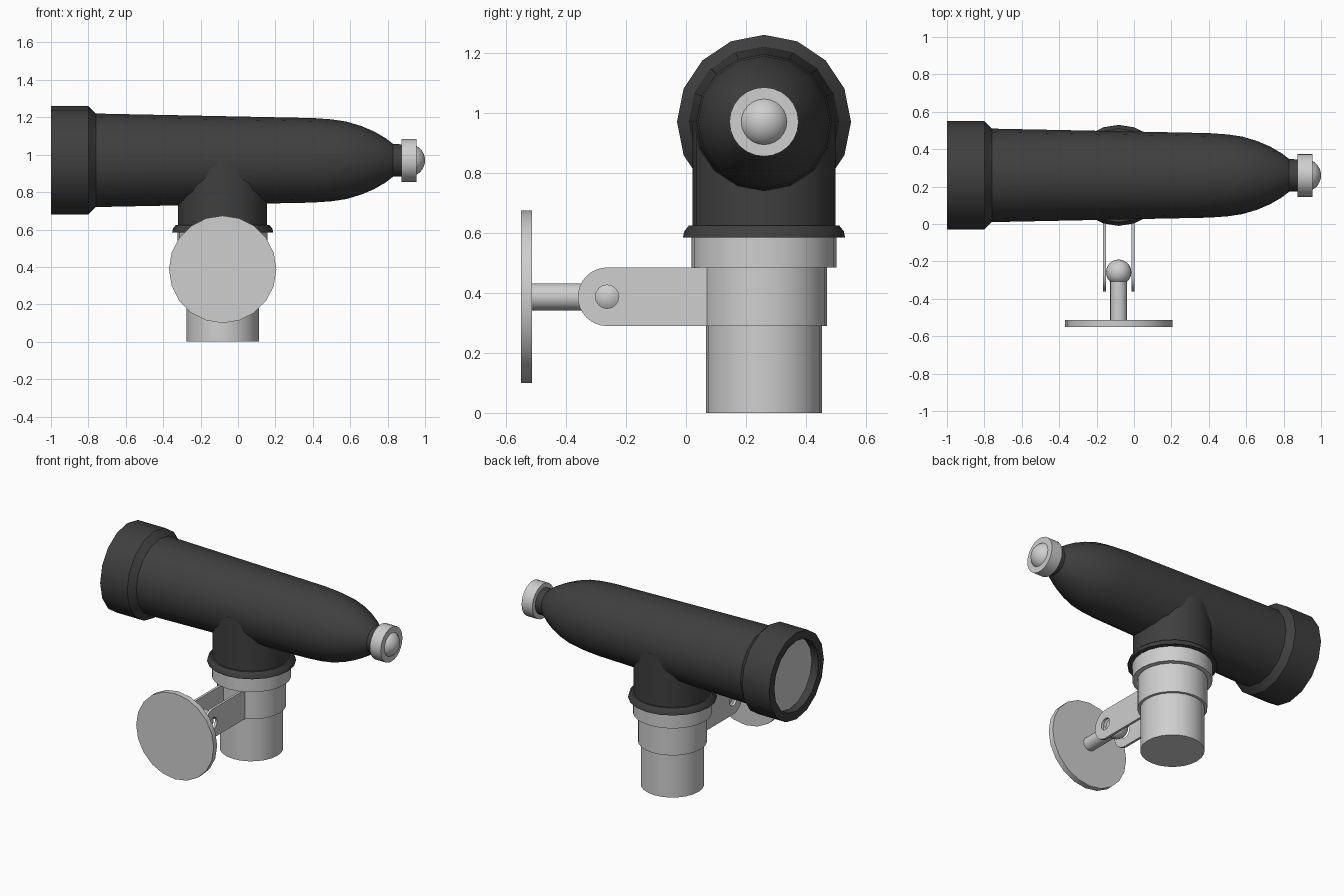
import bpy, bmesh, math
from mathutils import Vector

if "Cube" in bpy.data.objects:
    bpy.data.objects.remove(bpy.data.objects["Cube"])


def material(name, v):
    m = bpy.data.materials.new(name)
    m.diffuse_color = (v, v, v, 1)
    m.use_nodes = True
    m.node_tree.nodes["Principled BSDF"].inputs["Base Color"].default_value = m.diffuse_color
    return m


DARK = material("charcoal", 0.05)
LIGHT = material("light grey", 0.62)
CX, CY, CZ = -0.082, 0.26, 0.97   # stem x, main y, tube axis height
PZ = 0.387                        # bracket pivot height


def finish(bm, name, mat, angle=35):
    bmesh.ops.recalc_face_normals(bm, faces=bm.faces[:])
    me = bpy.data.meshes.new(name)
    bm.to_mesh(me)
    bm.free()
    me.materials.append(mat)
    me.shade_smooth()
    me.set_sharp_from_angle(angle=math.radians(angle))
    ob = bpy.data.objects.new(name, me)
    bpy.context.collection.objects.link(ob)
    return ob


def lathe(name, profile, axis, centre, sides, mat):
    """Turn (distance, radius) points about an axis; radius 0 closes an end."""
    bm = bmesh.new()
    rings = []
    for t, r in profile:
        ring = []
        for i in range(sides if r else 1):
            a = math.tau * i / sides
            u, v = r * math.cos(a), r * math.sin(a)
            p = {"x": (t, u, v), "y": (u, t, v), "z": (u, v, t)}[axis]
            ring.append(bm.verts.new(Vector(p) + Vector(centre)))
        rings.append(ring)
    for a, b in zip(rings, rings[1:]):
        for i in range(sides):
            j = (i + 1) % sides
            quad = [a[i % len(a)], a[j % len(a)], b[j % len(b)], b[i % len(b)]]
            bm.faces.new(list(dict.fromkeys(quad)))
    return finish(bm, name, mat)


def cylinder(name, t0, t1, r, axis, centre, sides, mat):
    return lathe(name, [(t0, 0), (t0, r), (t1, r), (t1, 0)], axis, centre, sides, mat)


# Telescope tube: hooded open front, tapered barrel, rounded rear
tube_axis = (0, CY, CZ)
lathe("tube", [(-0.94, 0), (-0.94, 0.235), (-1.0, 0.235), (-1.0, 0.29), (-0.80, 0.29),
               (-0.76, 0.25), (0.40, 0.226), (0.50, 0.219), (0.58, 0.207), (0.66, 0.183),
               (0.73, 0.153), (0.79, 0.118), (0.83, 0.087), (0.89, 0.085), (0.89, 0)],
      "x", tube_axis, 16, DARK)
cylinder("front_lens", -0.95, -0.935, 0.234, "x", tube_axis, 16, LIGHT)

# Eyepiece
cylinder("eyepiece_ring", 0.875, 0.955, 0.115, "x", tube_axis, 24, LIGHT)
dome = [(0.913 + 0.087 * math.sin(a), 0.087 * math.cos(a))
        for a in (math.radians(d) for d in range(0, 90, 10))]
lathe("eyepiece_dome", [(0.913, 0)] + dome + [(1.0, 0)], "x", tube_axis, 24, LIGHT)

# Upright stem with flange, then the stepped light post
stem_axis = (CX, CY, 0)
lathe("stem", [(0.585, 0), (0.585, 0.27), (0.605, 0.266), (0.625, 0.25), (0.625, 0.238),
               (0.965, 0.238), (0.965, 0)], "z", stem_axis, 20, DARK)
cylinder("post_collar", 0.485, 0.586, 0.241, "z", stem_axis, 24, LIGHT)
cylinder("post_band", 0.29, 0.486, 0.21, "z", stem_axis, 24, LIGHT)
cylinder("post_base", 0.0, 0.291, 0.193, "z", stem_axis, 24, LIGHT)


# Bracket arms: round-ended plates with a pivot hole
def arm(name, x):
    bm = bmesh.new()
    py, r = -0.263, 0.0975
    outer = [(0.12, PZ - r), (0.12, PZ + r)]
    outer += [(py - r * math.sin(a), PZ + r * math.cos(a))
              for a in (math.pi * i / 16 for i in range(17))]
    hole = [(py + 0.039 * math.cos(a), PZ + 0.039 * math.sin(a))
            for a in (math.tau * i / 16 for i in range(16))]
    edges = []
    for loop in (outer, hole):
        vs = [bm.verts.new((x, y, z)) for y, z in loop]
        edges += [bm.edges.new((vs[i - 1], vs[i])) for i in range(len(vs))]
    bmesh.ops.triangle_fill(bm, edges=edges, use_beauty=True, normal=(1, 0, 0))
    ext = bmesh.ops.extrude_face_region(bm, geom=bm.faces[:], use_keep_orig=True)
    bmesh.ops.translate(bm, vec=(0.016, 0, 0),
                        verts=[g for g in ext["geom"] if isinstance(g, bmesh.types.BMVert)])
    finish(bm, name, LIGHT)


arm("bracket_arm_left", CX - 0.084)
arm("bracket_arm_right", CX + 0.068)

# Ball joint, rod and wall disc
joint_axis = (CX, 0, PZ)
ball = [(-0.258 - 0.068 * math.cos(a), 0.068 * math.sin(a))
        for a in (math.pi * i / 12 for i in range(1, 12))]
lathe("joint_ball", [(-0.326, 0)] + ball + [(-0.19, 0)], "y", joint_axis, 20, LIGHT)
cylinder("joint_rod", -0.52, -0.29, 0.045, "y", joint_axis, 20, LIGHT)
cylinder("wall_disc", -0.55, -0.513, 0.287, "y", joint_axis, 20, LIGHT)
